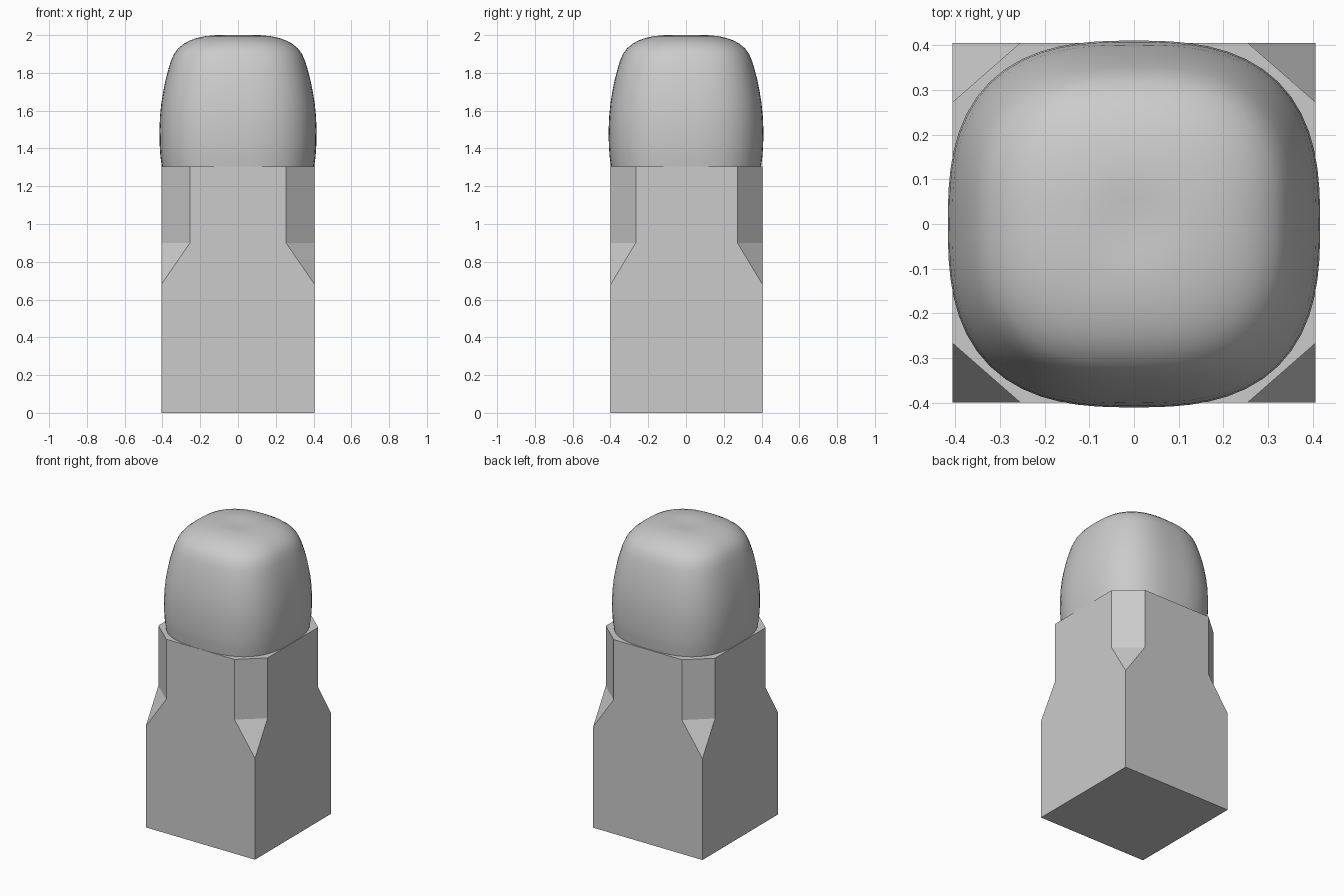
import bpy, bmesh, math

if "Cube" in bpy.data.objects:
    bpy.data.objects.remove(bpy.data.objects["Cube"])


def loft(name, rings, smooth=False):
    """Skin a list of equal-length point rings and cap both ends."""
    bm = bmesh.new()
    loops = [[bm.verts.new(p) for p in ring] for ring in rings]
    n = len(rings[0])
    for a, b in zip(loops, loops[1:]):
        for i in range(n):
            j = (i + 1) % n
            bm.faces.new((a[i], a[j], b[j], b[i]))
    bm.faces.new(list(reversed(loops[0])))
    bm.faces.new(loops[-1])
    bmesh.ops.remove_doubles(bm, verts=bm.verts[:], dist=1e-5)
    bmesh.ops.recalc_face_normals(bm, faces=bm.faces[:])
    for f in bm.faces:
        f.smooth = smooth
    mesh = bpy.data.meshes.new(name)
    bm.to_mesh(mesh)
    bm.free()
    obj = bpy.data.objects.new(name, mesh)
    bpy.context.collection.objects.link(obj)
    return obj


# Square post whose corners are cut away in the upper part
HX, HY, CY = 0.406, 0.402, 0.003


def post_ring(z, cx, cy):
    pts = []
    for sx, sy, x_first in ((1, 1, False), (-1, 1, True), (-1, -1, False), (1, -1, True)):
        pair = [(sx * HX, sy * (HY - cy)), (sx * (HX - cx), sy * HY)]
        pts += pair[::-1] if x_first else pair
    return [(x, y + CY, z) for x, y in pts]


loft("post", [post_ring(0, 0, 0), post_ring(0.68, 0, 0),
              post_ring(0.90, 0.152, 0.133), post_ring(1.305, 0.152, 0.133)])

# Rounded cap: half-width profile with a rounded-square section
profile = [(1.30, 0.403), (1.36, 0.411), (1.42, 0.415), (1.50, 0.416), (1.57, 0.413),
           (1.64, 0.406), (1.70, 0.396), (1.76, 0.384), (1.81, 0.371), (1.86, 0.356),
           (1.90, 0.339), (1.93, 0.317), (1.955, 0.286), (1.972, 0.254), (1.985, 0.217),
           (1.994, 0.175), (1.999, 0.13), (2.0, 0.10), (1.998, 0.06), (1.996, 0.02)]
SEGMENTS = 64


def cap_ring(z, r):
    n = 2.0 + 0.72 * min(1, r / 0.36)
    pts = []
    for i in range(SEGMENTS):
        t = 2 * math.pi * i / SEGMENTS
        c, s = math.cos(t), math.sin(t)
        k = r / (abs(c) ** n + abs(s) ** n) ** (1 / n)
        # corners droop slightly near the top
        pts.append((k * c, 0.985 * k * s, z))
    return pts


loft("rounded_cap", [cap_ring(z, r) for z, r in profile], smooth=True)
bpy.context.view_layer.objects.active = bpy.data.objects["rounded_cap"]
bpy.data.objects["rounded_cap"].select_set(True)
bpy.ops.object.shade_smooth_by_angle(angle=math.radians(40))
